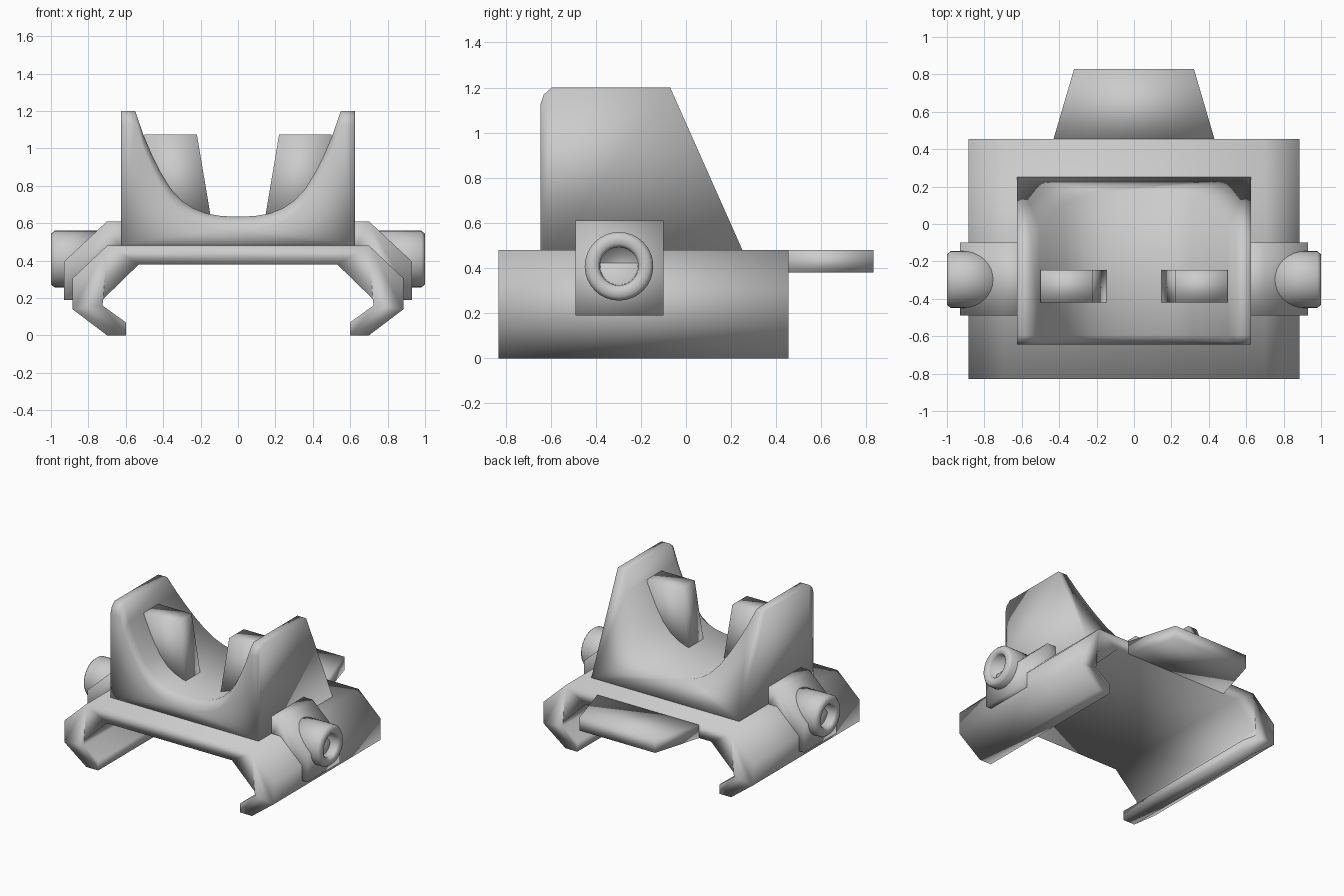
import bpy, bmesh, math

if "Cube" in bpy.data.objects:
    bpy.data.objects.remove(bpy.data.objects["Cube"])


def finish(name, bm):
    bmesh.ops.recalc_face_normals(bm, faces=bm.faces)
    me = bpy.data.meshes.new(name)
    bm.to_mesh(me)
    bm.free()
    me.shade_smooth()
    ob = bpy.data.objects.new(name, me)
    bpy.context.collection.objects.link(ob)
    return ob


def loft(name, rings, caps=True):
    """Skin a list of equally sized closed rings."""
    bm = bmesh.new()
    vs = [[bm.verts.new(p) for p in r] for r in rings]
    n = len(rings[0])
    for a, b in zip(vs, vs[1:]):
        for i in range(n):
            j = (i + 1) % n
            bm.faces.new((a[i], a[j], b[j], b[i]))
    if caps:
        bm.faces.new(vs[0])
        bm.faces.new(vs[-1])
    return finish(name, bm)


def prism(name, profile, y0, y1):
    return loft(name, [[(x, y, z) for x, z in profile] for y in (y0, y1)])


def mirrored(half):
    return half + [(-x, z) for x, z in reversed(half) if x > 0]


# Clip base: hooked channel profile run front to back
clip = [(0.70, 0.48), (0.885, 0.305), (0.885, 0.14), (0.70, 0), (0.60, 0),
        (0.60, 0.07), (0.725, 0.16), (0.72, 0.195), (0.53, 0.38)]
prism("clip_base", mirrored(clip), -0.83, 0.455)

# Tapered tab at the back
tab = [(-0.43, 0.455), (0.43, 0.455), (0.32, 0.83), (-0.32, 0.83)]
loft("rear_tab", [[(x, y, z) for x, y in tab] for z in (0.38, 0.48)])

# Saddle: block with a U channel, rounded front rim, sloping back
u = [(0.625, 0.48), (0.625, 1.2), (0.55, 1.2), (0.505, 1.07), (0.46, 0.965),
     (0.415, 0.875), (0.36, 0.785), (0.30, 0.72), (0.24, 0.68),
     (0.17, 0.652), (0.09, 0.638), (0, 0.635)]
u = mirrored(u)
rings = []
for y, drop in ((-0.645, 0.075), (-0.63, 0.03), (-0.595, 0)):
    rings.append([(x, y, z - drop if z > 0.5 else z) for x, z in u])
rings.append([(x, 0.25 - (z - 0.48) * 0.32 / 0.72, z) for x, z in u])
loft("saddle", rings)

for s, side in ((1, "right"), (-1, "left")):
    # Upright fin rising out of the channel
    fin = [(0.14, 0.60), (0.22, 1.075), (0.50, 1.075), (0.50, 0.60)]
    prism("fin_" + side, [(s * x, z) for x, z in fin], -0.42, -0.245)

    # Mounting lug wrapped over the shoulder of the clip
    lug = [(0.55, 0.61), (0.70, 0.61), (0.93, 0.395), (0.93, 0.19),
           (0.80, 0.19), (0.80, 0.25), (0.62, 0.43), (0.55, 0.45)]
    prism("lug_" + side, [(s * x, z) for x, z in lug], -0.49, -0.10)

    # Round boss with a blind hole
    boss = [(0.75, 0.152), (0.98, 0.152), (1.0, 0.135), (1.0, 0.10),
            (0.985, 0.085), (0.90, 0.082)]
    ring = [[(s * x, -0.297 + r * math.cos(a), 0.408 + r * math.sin(a))
             for a in (math.tau * i / 32 for i in range(32))]
            for x, r in boss]
    loft("boss_" + side, ring)
